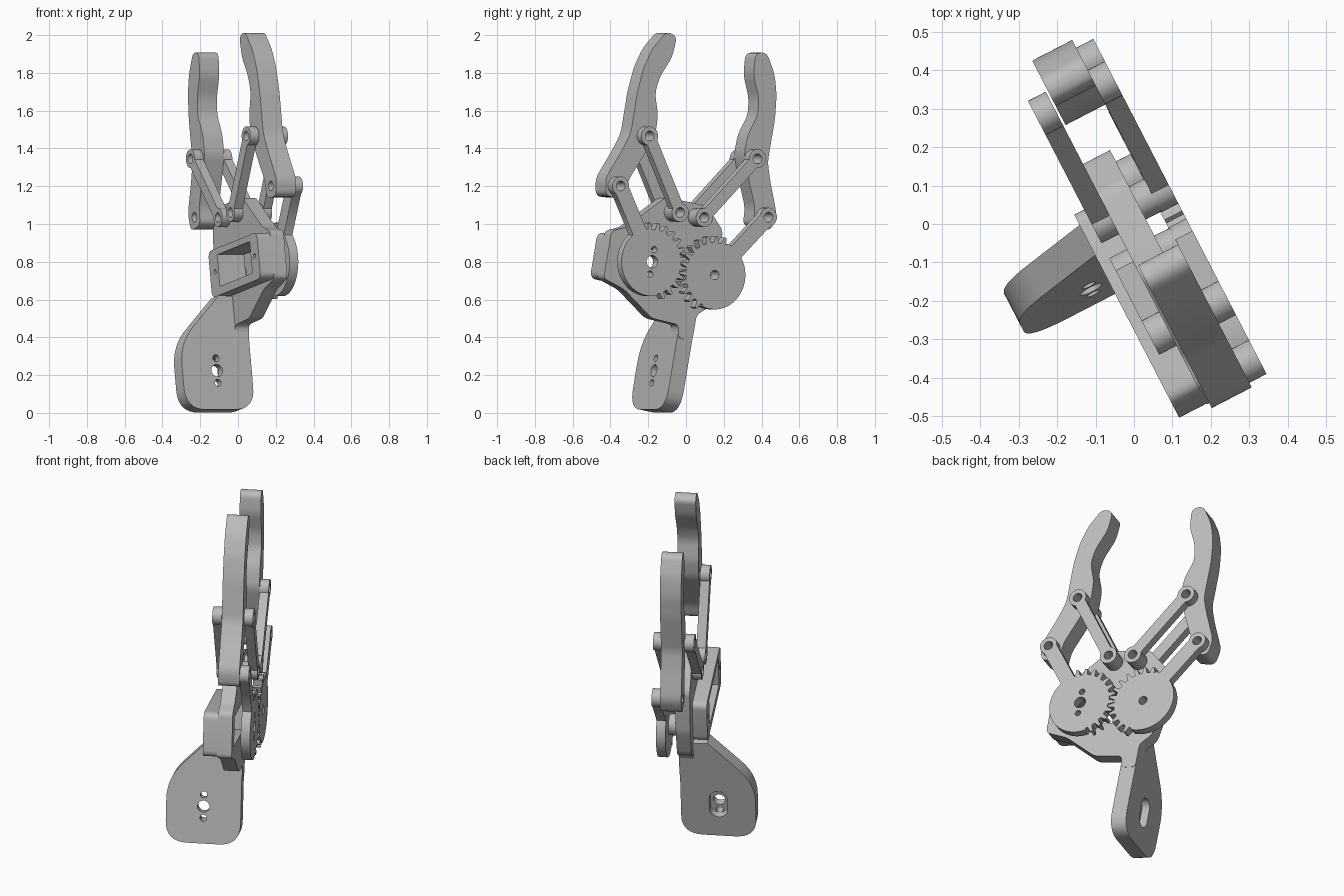
import bpy
from math import sin, cos, tan, pi, radians, asin, atan2
from mathutils import Vector, Matrix

cube = bpy.data.objects.get("Cube")
if cube:
    bpy.data.objects.remove(cube)

grey = bpy.data.materials.new("plain grey")
grey.use_nodes = True
colour = (0.5, 0.5, 0.5, 1)
grey.diffuse_color = colour
grey.node_tree.nodes["Principled BSDF"].inputs["Base Color"].default_value = colour

# Gripper frame: A across, B up the hand, W out of the gear side
TILT = radians(10.6)
U, W, Z = Vector((-0.459, 0.888, 0)).normalized(), Vector((0.888, 0.459, 0)).normalized(), Vector((0, 0, 1))
A = U * cos(TILT) - Z * sin(TILT)
B = U * sin(TILT) + Z * cos(TILT)
ORIGIN = U * -0.0805 + Z * 0.765


def frame(x, y, z):
    m = Matrix((x, y, z)).transposed().to_4x4()
    m.translation = ORIGIN
    return m


HAND = frame(A, B, W)
GRIP = frame(W, B, -A)


def prism(name, loops, low, high, matrix=HAND):
    """Extrude an outline with holes between two depths."""
    curve = bpy.data.curves.new(name, "CURVE")
    curve.dimensions = "2D"
    curve.fill_mode = "BOTH"
    curve.extrude = (high - low) / 2
    for loop in loops:
        spline = curve.splines.new("POLY")
        spline.points.add(len(loop) - 1)
        for point, (x, y) in zip(spline.points, loop):
            point.co = (x, y, 0, 1)
        spline.use_cyclic_u = True
    curve.materials.append(grey)
    ob = bpy.data.objects.new(name, curve)
    bpy.context.collection.objects.link(ob)
    ob.matrix_world = matrix @ Matrix.Translation((0, 0, (low + high) / 2))
    bpy.ops.object.select_all(action="DESELECT")
    bpy.context.view_layer.objects.active = ob
    ob.select_set(True)
    bpy.ops.object.convert(target="MESH")
    bpy.ops.object.shade_smooth_by_angle(angle=radians(30))
    return ob


def arc(centre, r, start, end, n=16):
    return [(centre[0] + r * cos(start + (end - start) * i / n),
             centre[1] + r * sin(start + (end - start) * i / n)) for i in range(n + 1)]


def circle(centre, r, n=28):
    return arc(centre, r, 0, 2 * pi, n)[:-1]


def rounded(points, radius, n=6):
    """Soften every corner of a polygon with a quadratic curve."""
    out = []
    for i, p in enumerate(points):
        p = Vector(p)
        before, after = Vector(points[i - 1]) - p, Vector(points[(i + 1) % len(points)]) - p
        s = p + before.normalized() * min(radius, before.length * 0.48)
        e = p + after.normalized() * min(radius, after.length * 0.48)
        for k in range(n + 1):
            t = k / n
            out.append(tuple(s * (1 - t) ** 2 + p * 2 * t * (1 - t) + e * t * t))
    return out


def rod(p, q, r, half):
    """Bar with a round eye at each end."""
    d = atan2(q[1] - p[1], q[0] - p[0])
    k = asin(half / r)
    return arc(q, r, d - pi + k, d + pi - k, 24) + arc(p, r, d + k, d + 2 * pi - k, 24)


def gear(side, teeth=24):
    """Round disc, toothed only where it meets its partner."""
    pts = []
    shift = 0 if side < 0 else pi / teeth
    for i in range(teeth):
        mid = i * 2 * pi / teeth + shift
        signed = (mid + pi) % (2 * pi) - pi
        toothed = radians(-70) < signed < radians(112)
        step = pi / teeth
        profile = ((-1, 0.172), (-0.6, 0.172), (-0.25, 0.207), (0.25, 0.207), (0.6, 0.172))
        for f, r in profile:
            ang = mid + f * step
            r = r if toothed else 0.182
            pts.append((-side * r * cos(ang) + side * 0.19, r * sin(ang)))
    return pts


# Fingers, gears and links on both sides
FINGER = [(0.238, 1.205), (0.247, 1.09), (0.3, 0.975), (0.312, 0.885), (0.273, 0.775),
          (0.269, 0.665), (0.33, 0.52), (0.385, 0.4), (0.39, 0.305), (0.5, 0.295), (0.518, 0.39),
          (0.45, 0.55), (0.415, 0.65), (0.416, 0.88), (0.402, 1.01), (0.37, 1.115), (0.303, 1.22)]
for side, label in ((-1, "left"), (1, "right")):
    shaft = (side * 0.19, 0)
    knuckle = (side * 0.448, 0.36)
    inner_low, inner_high = (side * 0.073, 0.288), (side * 0.327, 0.652)
    outline = rounded([(side * x, y) for x, y in FINGER], 0.035)
    prism(label + "_finger", [outline, circle(knuckle, 0.026), circle(inner_high, 0.026)], -0.04, 0.077)

    holes = [circle(shaft, 0.033 if side < 0 else 0.025)]
    if side < 0:
        holes += [circle((shaft[0], s * 0.066), 0.017, 16) for s in (-1, 1)]
    prism(label + "_gear", [gear(side)] + holes, 0.075, 0.127)
    arm_start = (shaft[0] + side * 0.07, 0.097)
    prism(label + "_gear_arm", [rod(arm_start, knuckle, 0.05, 0.042), circle(knuckle, 0.026)], 0.076, 0.127)

    for name, low, high in (("gear_side", 0.077, 0.127), ("servo_side", -0.098, -0.046)):
        prism(label + "_link_" + name, [rod(inner_low, inner_high, 0.05, 0.032),
              circle(inner_low, 0.026), circle(inner_high, 0.026)], low, high)
    prism(label + "_link_spacer", [circle(inner_low, 0.048), circle(inner_low, 0.026)], 0.033, 0.077)
prism("right_gear_spacer", [circle((0.19, 0), 0.06), circle((0.19, 0), 0.025)], 0.033, 0.075)

# Palm plate with the servo opening cut through
PALM = [(-0.125, 0.36), (0.125, 0.36), (0.24, 0.25), (0.262, 0), (0.235, -0.165), (0.17, -0.22),
        (0.17, -0.36), (0.085, -0.36), (0.075, -0.29), (-0.09, -0.285), (-0.28, -0.165),
        (-0.41, -0.13), (-0.41, 0.125), (-0.33, 0.16)]
opening = [(-0.32, -0.085), (0.06, -0.085), (0.06, 0.085), (-0.32, 0.085)]
prism("palm_plate", [rounded(PALM, 0.025), opening], -0.047, 0.033)

# Raised servo mount
mount = rounded([(-0.41, -0.13), (0.16, -0.13), (0.16, 0.12), (-0.41, 0.12)], 0.04)
screws = [circle((x, 0), 0.013, 14) for x in (-0.36, 0.1)]
prism("servo_mount", [mount, opening] + screws, -0.127, -0.047)

# Wrist bracket, set square to the palm, with a horn slot in its far half
WRIST = [(-0.383, -0.745), (0.03, -0.745), (0.03, -0.14), (-0.127, -0.13), (-0.383, -0.385)]
wrist = rounded(WRIST[:2], 0) and rounded(WRIST, 0.12, 8)
# keep the upper corners sharp where they join the palm
per = 9
wrist = wrist[:2 * per] + [WRIST[2], WRIST[3]] + wrist[4 * per:]
centre = (-0.177, -0.535)
drill = [circle(centre, 0.033)] + [circle((centre[0], centre[1] + s * 0.066), 0.019, 16) for s in (-1, 1)]
top, bottom = (centre[0], centre[1] + 0.035), (centre[0], centre[1] - 0.035)
slot = arc(top, 0.05, 0, pi) + arc(bottom, 0.05, pi, 2 * pi)
prism("wrist_front", [wrist] + drill, -0.125, -0.08, GRIP)
prism("wrist_back", [wrist, slot], -0.17, -0.125, GRIP)
